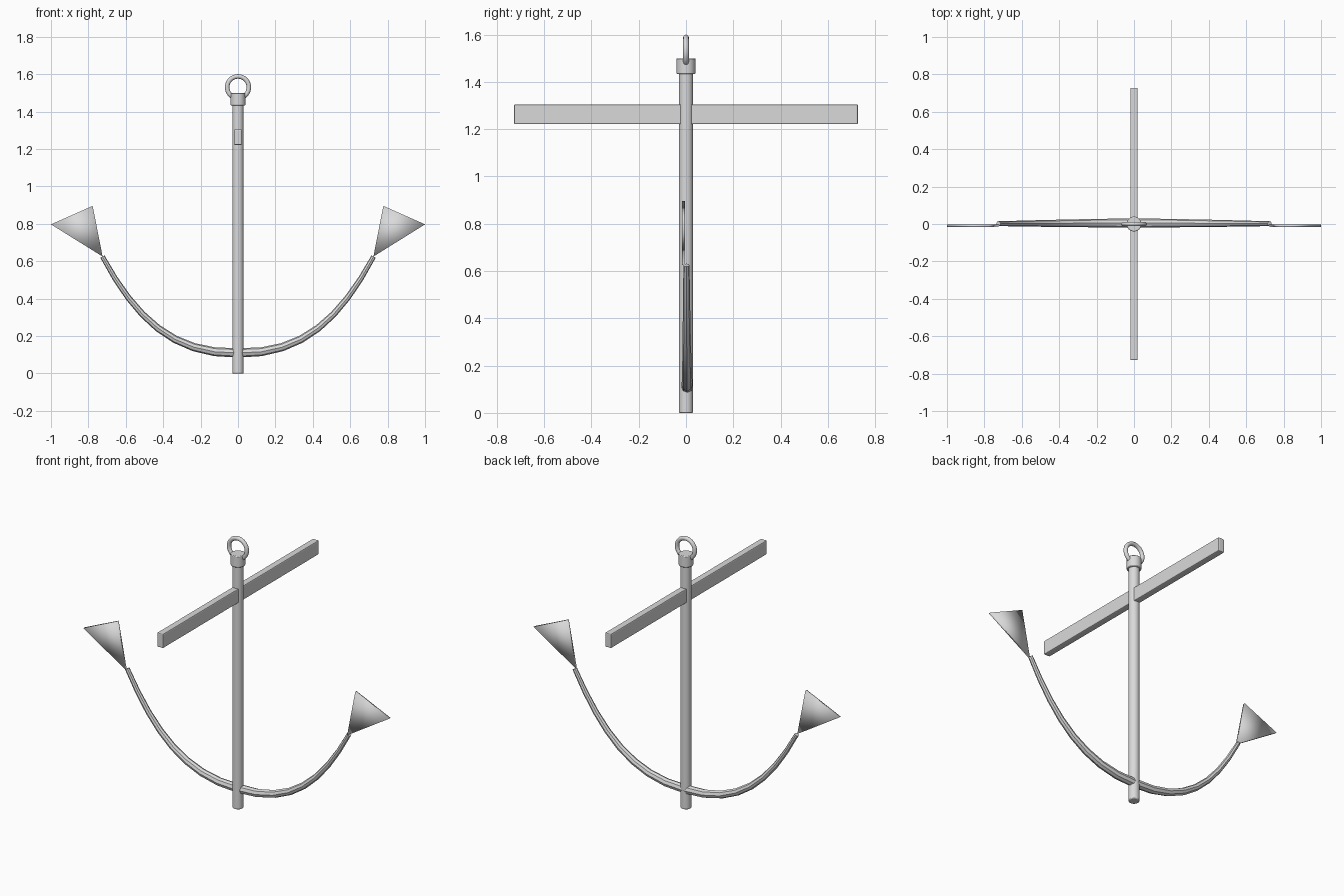
import bpy, bmesh, math
from mathutils import Vector

cube = bpy.data.objects.get("Cube")
if cube:
    bpy.data.objects.remove(cube, do_unlink=True)

# One plain grey metal
metal = bpy.data.materials.new("grey metal")
metal.use_nodes = True
grey = (0.7, 0.7, 0.7, 1)
metal.diffuse_color = grey
metal.node_tree.nodes["Principled BSDF"].inputs["Base Color"].default_value = grey


def finish(name, smooth=True):
    """Name the active object, give it the metal and shade it."""
    ob = bpy.context.object
    ob.name = ob.data.name = name
    ob.data.materials.clear()
    ob.data.materials.append(metal)
    if smooth:
        bpy.ops.object.shade_smooth_by_angle(angle=math.radians(40))
    return ob


def bevel(ob, width, segments):
    mod = ob.modifiers.new("soft edges", 'BEVEL')
    mod.width, mod.segments = width, segments
    mod.limit_method = 'ANGLE'


def rod(name, radius, bottom, top, soft):
    bpy.ops.mesh.primitive_cylinder_add(vertices=32, radius=radius, depth=top - bottom,
                                        location=(0, 0, (bottom + top) / 2))
    bevel(finish(name), soft, 2)


# Upright shank, its collar and the ring through the collar
rod("shank", 0.03, 0, 1.46, 0.004)
rod("collar", 0.04, 1.433, 1.5, 0.004)
bpy.ops.mesh.primitive_torus_add(major_segments=40, minor_segments=12,
                                 major_radius=0.058, minor_radius=0.012,
                                 location=(0, 0, 1.53),
                                 rotation=(math.pi / 2, 0, 0))
finish("ring")

# Crossbar running front to back through the shank
bpy.ops.mesh.primitive_cube_add(size=1, location=(0, 0, 1.263))
bar = bpy.context.object
bar.scale = (0.04, 1.456, 0.084)
bpy.ops.object.transform_apply(location=False, rotation=False, scale=True)
bevel(finish("stock", smooth=False), 0.006, 2)

# Curved arms: one sweep, thick in the middle and thin at the tips
curve = bpy.data.curves.new("arms", 'CURVE')
curve.dimensions = '3D'
curve.bevel_depth = 1
curve.bevel_resolution = 2
curve.resolution_u = 8
curve.use_fill_caps = True
spline = curve.splines.new('BEZIER')
spline.bezier_points.add(2)
for point, side in zip(spline.bezier_points, (-1, 0, 1)):
    inner, outer = (0.55, 0.30), (0.80, 0.76)
    point.handle_left_type = point.handle_right_type = 'FREE'
    if side == 0:
        point.co = (0, 0.005, 0.11)
        point.handle_left = (-0.35, 0.005, 0.10)
        point.handle_right = (0.35, 0.005, 0.10)
        point.radius = 0.025
    else:
        left, right = (inner, outer) if side > 0 else (outer, inner)
        point.co = (side * 0.725, 0.002, 0.625)
        point.handle_left = (side * left[0], 0.002, left[1])
        point.handle_right = (side * right[0], 0.002, right[1])
        point.radius = 0.013
arms = bpy.data.objects.new("arms", curve)
bpy.context.collection.objects.link(arms)
bpy.ops.object.select_all(action='DESELECT')
arms.select_set(True)
bpy.context.view_layer.objects.active = arms
bpy.ops.object.convert(target='MESH')
finish("arms")

# Thin triangular flukes at the arm tips, softly shaded all over
for side, name in ((1, "left_fluke"), (-1, "right_fluke")):
    bm = bmesh.new()
    corners = [bm.verts.new((side * x, -0.016, z))
               for x, z in ((0.724, 0.625), (1.0, 0.797), (0.777, 0.896))]
    face = bm.faces.new(corners)
    extruded = bmesh.ops.extrude_face_region(bm, geom=[face])["geom"]
    moved = [g for g in extruded if isinstance(g, bmesh.types.BMVert)]
    bmesh.ops.translate(bm, verts=moved, vec=Vector((0, 0.012, 0)))
    bmesh.ops.recalc_face_normals(bm, faces=bm.faces)
    for f in bm.faces:
        f.smooth = True
    mesh = bpy.data.meshes.new(name)
    bm.to_mesh(mesh)
    bm.free()
    mesh.materials.append(metal)
    bpy.context.collection.objects.link(bpy.data.objects.new(name, mesh))
